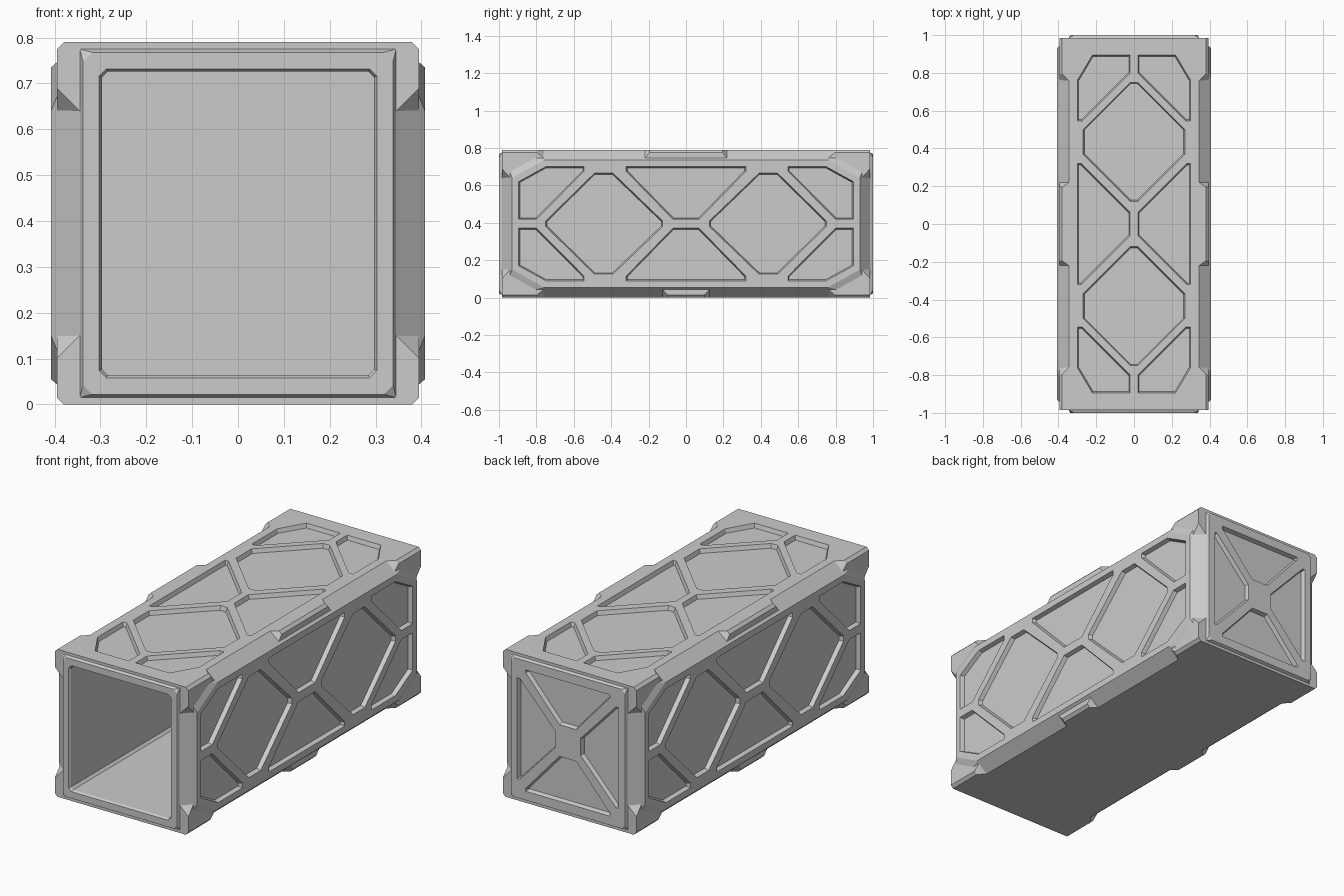
import bpy
import bmesh
from mathutils import Vector

cube = bpy.data.objects.get("Cube")
if cube:
    bpy.data.objects.remove(cube, do_unlink=True)

# Overall dimensions
H = 0.79            # height
MID = H / 2
SIDE = 0.408        # side face
BLOCK = 0.395       # corner block face
TOP_W = 0.345       # half width of the top and end faces
END = 0.985         # end face
FACE = 1.0          # raised end panel
DEPTH = 0.022       # recess depth

steel = bpy.data.materials.new("light grey metal")
steel.use_nodes = True
grey = (0.6, 0.6, 0.6, 1)
steel.diffuse_color = grey
steel.node_tree.nodes["Principled BSDF"].inputs["Base Color"].default_value = grey


def hull(name, points):
    """Flat-sided convex solid around the points."""
    bm = bmesh.new()
    for p in points:
        bm.verts.new(p)
    res = bmesh.ops.convex_hull(bm, input=bm.verts)
    junk = {g for g in res["geom_interior"] + res["geom_unused"]
            if isinstance(g, bmesh.types.BMVert)}
    bmesh.ops.delete(bm, geom=list(junk), context="VERTS")
    bmesh.ops.dissolve_limit(bm, angle_limit=0.005, verts=bm.verts, edges=bm.edges)
    bmesh.ops.recalc_face_normals(bm, faces=bm.faces)
    mesh = bpy.data.meshes.new(name)
    bm.to_mesh(mesh)
    bm.free()
    mesh.materials.append(steel)
    ob = bpy.data.objects.new(name, mesh)
    bpy.context.collection.objects.link(ob)
    return ob


def combine(target, tool, operation):
    """Apply a boolean and remove the tool."""
    tool.hide_render = True
    mod = target.modifiers.new("bool", "BOOLEAN")
    mod.operation, mod.solver, mod.object = operation, "EXACT", tool
    bpy.context.view_layer.objects.active = target
    bpy.ops.object.modifier_apply(modifier=mod.name)
    bpy.data.objects.remove(tool, do_unlink=True)


def inset(poly, d):
    """Move every edge of a convex outline inward by d."""
    pts = [Vector(p) for p in poly]
    centre = sum(pts, Vector((0, 0))) / len(pts)

    def normal(a, b):
        n = Vector((a.y - b.y, b.x - a.x)).normalized()
        return n if n.dot(centre - a) > 0 else -n

    out = []
    for i, p in enumerate(pts):
        n1 = normal(pts[i - 1], p)
        n2 = normal(p, pts[(i + 1) % len(pts)])
        out.append(p + (n1 + n2) * d / (1 + n1.dot(n2)))
    return out


def recess(target, poly, place, depth=DEPTH, slope=0.007):
    """Cut a pocket with sloping walls; place(u, v, h) maps to space."""
    pts = [place(u, v, h) for u, v in poly for h in (0.03, 0)]
    pts += [place(u, v, -depth) for u, v in inset(poly, slope)]
    combine(target, hull("cutter", pts), "DIFFERENCE")


def flips(poly, centre=0.0, axes=(1, 1)):
    """Mirrored copies of an outline on the chosen axes."""
    for su in ((1, -1) if axes[0] else (1,)):
        for sv in ((1, -1) if axes[1] else (1,)):
            yield [(u * su, centre + v * sv) for u, v in poly]


def rect(w, lo, hi, cut):
    """Rectangle with cut corners."""
    return [(s * a, b) for s in (1, -1)
            for a, b in ((w - cut, lo), (w, lo + cut), (w, hi - cut), (w - cut, hi))[::s]]


# Chamfered shell
shell_pts = [(x, y, z) for x in (-TOP_W, TOP_W) for y in (-END, END) for z in (0, H)]
for sx in (-SIDE, SIDE):
    for sy in (-1, 1):
        for dz in (-1, 1):
            shell_pts += [(sx, sy * 0.93, MID + dz * 0.245), (sx, sy * 0.76, MID + dz * 0.34)]
shell = hull("container_shell", shell_pts)

# Raised panels on both ends
for s in (-1, 1):
    pts = [(x, s * y, z) for x in (-TOP_W, TOP_W) for y in (0.95, END) for z in (0.015, 0.775)]
    pts += [(u, s * FACE, v) for u, v in rect(0.338, 0.022, 0.768, 0.02)]
    combine(shell, hull("end_panel", pts), "UNION")

# Hollow interior with a chamfered opening
opening = rect(0.303, 0.058, 0.732, 0.016)
recess(shell, opening, lambda u, v, h: (u, -FACE - h, v), 0.012, 0.006)
cavity = [(u, y, v) for u, v in inset(opening, 0.006) for y in (-1.05, 0.93)]
combine(shell, hull("cavity", cavity), "DIFFERENCE")

# Recessed lattice on the top (across, along)
top_diamond = [(0.02, 0.75), (0.27, 0.5), (0.27, 0.37), (0.02, 0.12),
               (-0.02, 0.12), (-0.27, 0.37), (-0.27, 0.5), (-0.02, 0.75)]
top_side = [(0.3, 0.32), (0.28, 0.32), (0.02, 0.06), (0.02, -0.06), (0.28, -0.32), (0.3, -0.32)]
top_end = [(0.3, 0.545), (0.275, 0.545), (0.02, 0.8), (0.02, 0.895), (0.22, 0.895), (0.3, 0.76)]
for poly in (*flips(top_diamond, 0, (0, 1)), *flips(top_side, 0, (1, 0)), *flips(top_end)):
    recess(shell, poly, lambda u, v, h: (u, v, H + h))

# Recessed lattice on the sides (along, height from the middle)
side_diamond = [(0.75, 0.015), (0.49, 0.27), (0.39, 0.27), (0.125, 0.015),
                (0.125, -0.015), (0.39, -0.27), (0.49, -0.27), (0.75, -0.015)]
side_mid = [(-0.32, 0.305), (0.32, 0.305), (0.32, 0.28), (0.07, 0.024), (-0.07, 0.024), (-0.32, 0.28)]
side_end = [(0.895, 0.024), (0.895, 0.225), (0.75, 0.305), (0.545, 0.305), (0.545, 0.28), (0.8, 0.024)]
for s in (-1, 1):
    for poly in (*flips(side_diamond, MID, (1, 0)), *flips(side_mid, MID, (0, 1)),
                 *flips(side_end, MID)):
        recess(shell, poly, lambda u, v, h: (s * (SIDE + h), u, v))

# Cross-braced back end
back_side = [(0.3, 0.27), (0.285, 0.27), (0.075, 0.045), (0.075, -0.045), (0.285, -0.27), (0.3, -0.27)]
back_top = [(-0.25, 0.325), (0.25, 0.325), (0.25, 0.31), (0.05, 0.085), (-0.05, 0.085), (-0.25, 0.31)]
for poly in (*flips(back_side, MID, (1, 0)), *flips(back_top, MID, (0, 1))):
    recess(shell, poly, lambda u, v, h: (u, FACE + h, v))


def mirrored(points, sx, sy, sz):
    return [(x * sx, y * sy, MID + (z - MID) * sz) for x, y, z in points]


# Corner blocks
block = [(TOP_W, 0.76, H), (BLOCK, 0.76, 0.745), (BLOCK, 0.795, 0.775), (0.38, 0.795, H),
         (TOP_W, END, 0.64), (BLOCK, 0.94, 0.64), (BLOCK, END, 0.69),
         (BLOCK, END, 0.775), (0.38, END, H), (TOP_W, END, H), (0.33, 0.9, 0.7)]
# Caps on the middle of the long edges
for sz, edge, length in ((1, "upper", 0.22), (-1, "lower", 0.125)):
    cap = []
    for s in (-1, 1):
        cap += [(TOP_W, s * length, H), (BLOCK, s * length, 0.746), (0.34, s * length, 0.74),
                (BLOCK, s * (length - 0.025), 0.775), (0.38, s * (length - 0.025), H)]
    for sx, side in ((1, "left"), (-1, "right")):
        hull(f"{edge}_{side}_edge_cap", mirrored(cap, sx, 1, sz))
        for sy, end in ((-1, "front"), (1, "back")):
            hull(f"{edge}_{side}_{end}_corner", mirrored(block, sx, sy, sz))
